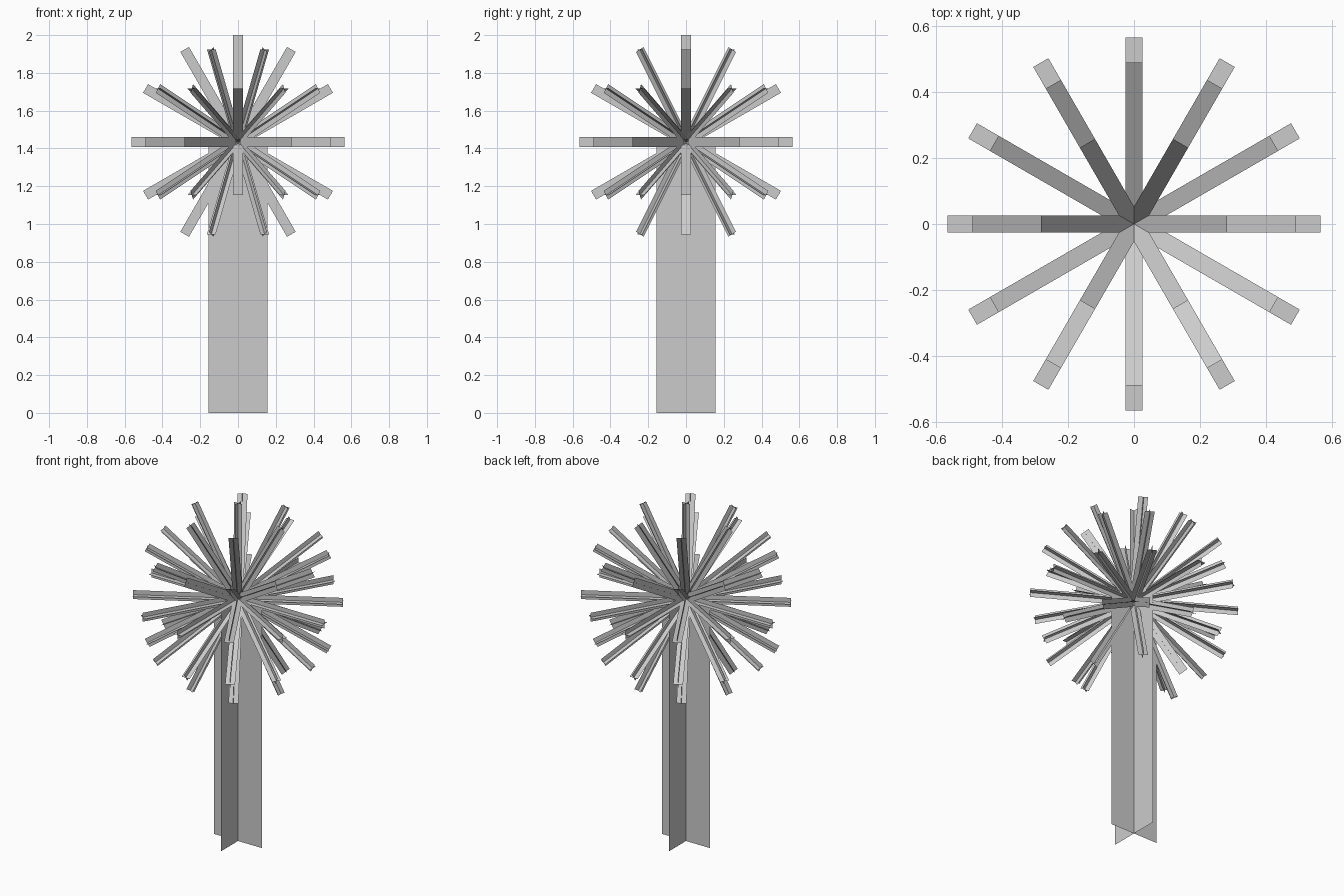
import bpy, bmesh
from math import radians
from mathutils import Matrix

if "Cube" in bpy.data.objects:
    bpy.data.objects.remove(bpy.data.objects["Cube"])

CENTRE_Z = 1.435   # middle of the burst
LENGTH = 0.565     # spike length
WIDTH = 0.053      # spike width


def crossed_cards(bm, width, height, matrix):
    """Two flat cards crossing at right angles, rising along local z from the origin."""
    h = width / 2
    for ax, ay in ((1, 0), (0, 1)):
        pts = [(-h * ax, -h * ay, 0), (h * ax, h * ay, 0),
               (h * ax, h * ay, height), (-h * ax, -h * ay, height)]
        verts = [bm.verts.new(matrix @ Matrix.Translation(p).translation) for p in pts]
        bm.faces.new(verts)


def make_object(name, bm):
    mesh = bpy.data.meshes.new(name)
    bm.to_mesh(mesh)
    bm.free()
    obj = bpy.data.objects.new(name, mesh)
    bpy.context.collection.objects.link(obj)
    return obj


# trunk: two crossed upright cards
bm = bmesh.new()
crossed_cards(bm, 0.314, CENTRE_Z, Matrix.Identity(4))
make_object("trunk", bm)

# spikes: rings of crossed cards (elevation in degrees, count around)
bm = bmesh.new()
for elevation, count in ((-60, 6), (-30, 12), (0, 12), (30, 12), (60, 6), (90, 1)):
    for i in range(count):
        m = (Matrix.Translation((0, 0, CENTRE_Z))
             @ Matrix.Rotation(radians(360 / count * i), 4, 'Z')
             @ Matrix.Rotation(radians(90 - elevation), 4, 'Y'))
        crossed_cards(bm, WIDTH, LENGTH, m)
make_object("leaf_spikes", bm)
